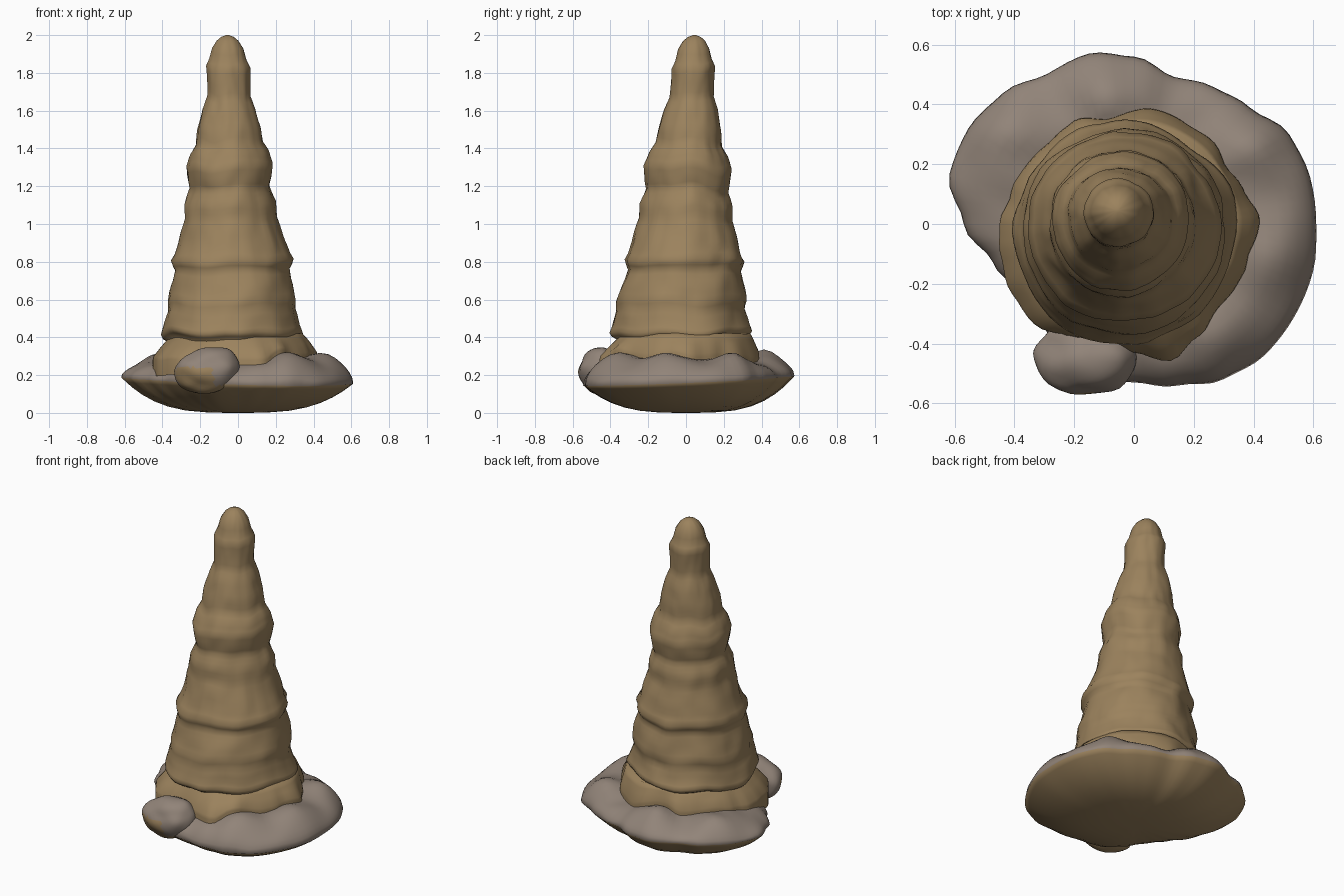
import bpy
import bmesh
from math import cos, sin, tau, hypot, exp, atan2
from mathutils import Vector, noise

cube = bpy.data.objects.get("Cube")
if cube:
    bpy.data.objects.remove(cube)


def make_material(name, rgb):
    mat = bpy.data.materials.new(name)
    mat.use_nodes = True
    mat.diffuse_color = (*rgb, 1)
    shader = mat.node_tree.nodes["Principled BSDF"]
    shader.inputs["Base Color"].default_value = (*rgb, 1)
    shader.inputs["Roughness"].default_value = 0.9
    return mat


earth = make_material("brown earth", (0.33, 0.225, 0.11))
stone = make_material("grey stone", (0.285, 0.23, 0.19))


def loft(name, rings, mats, caps=(True, True)):
    """Skin a stack of closed rings, from the lowest to the highest."""
    bm = bmesh.new()
    loops = [[bm.verts.new(p) for p in ring] for ring in rings]
    for low, high in zip(loops, loops[1:]):
        n = len(low)
        for i in range(n):
            j = (i + 1) % n
            bm.faces.new((low[i], low[j], high[j], high[i]))
    if caps[0]:
        bm.faces.new(loops[0][::-1])
    if caps[1]:
        bm.faces.new(loops[-1])
    return finish(name, bm, mats)


def finish(name, bm, mats):
    bmesh.ops.recalc_face_normals(bm, faces=bm.faces)
    mesh = bpy.data.meshes.new(name)
    bm.to_mesh(mesh)
    bm.free()
    for mat in mats:
        mesh.materials.append(mat)
    mesh.shade_smooth()
    obj = bpy.data.objects.new(name, mesh)
    bpy.context.collection.objects.link(obj)
    return obj


def around(table, angle):
    """Radius at an angle, from evenly spaced radii in hundredths."""
    pos = (angle / tau) % 1 * len(table)
    i = int(pos) % len(table)
    f = pos - int(pos)
    f = f * f * (3 - 2 * f)
    return (table[i] * (1 - f) + table[(i + 1) % len(table)] * f) / 100


def wobble(angle, z, scale, seed=0):
    return noise.noise(Vector((cos(angle) * scale, sin(angle) * scale, z * 5 + seed)))


# Outlines seen from above, counter-clockwise from +x
BASE = (61, 61, 60, 55, 53, 51, 56, 59, 58, 62, 64, 64,
        57, 49, 45, 45, 49, 53, 53, 56, 60, 62, 62, 62)
APRON = (42, 39, 36, 38, 38, 39, 38, 36, 40, 39, 41, 42,
         45, 46, 47, 47, 44, 41, 43, 47, 43, 40, 40, 40)
LUMPS = ((-.45, .3), (-.08, .45), (.42, .28), (.5, -.1), (.28, -.4))
SIDES = 96
ANGLES = [tau * i / SIDES for i in range(SIDES)]


def rim_height(x, y):
    return 0.17 + 0.04 * y - 0.02 * x


def ground(x, y):
    """Height of the lumpy top of the base."""
    t = min(1, hypot(x, y) / around(BASE, atan2(y, x)))
    rim = rim_height(x, y)
    lump = sum(exp(-((x - a) ** 2 + (y - b) ** 2) / 0.016) for a, b in LUMPS)
    rise = 0.285 - rim + 0.075 * min(lump, 1)
    return rim + rise * (1 - t ** 4) ** 0.5


# Stone base: bowl-shaped earth underside, lumpy stone top
rings = []
for t in (.06, .25, .45, .6, .72, .82, .9, .96, 1):
    ring = []
    for a in ANGLES:
        r = around(BASE, a) * t
        x, y = r * cos(a), r * sin(a)
        ring.append((x, y, rim_height(x, y) * t ** 3.3))
    rings.append(ring)
for t in (.99, .97, .94, .9, .85, .79, .72, .64, .55, .45):
    ring = []
    for a in ANGLES:
        r = around(BASE, a) * t
        x, y = r * cos(a), r * sin(a)
        ring.append((x, y, ground(x, y) + 0.012 * wobble(a, t, 4)))
    rings.append(ring)
base = loft("stone_base", rings, (earth, stone))
for face in base.data.polygons:
    x, y, z = face.center
    face.material_index = int(face.normal.z > -0.05 and z > rim_height(x, y) - 0.03)

# Boulder pushed into the front of the base
bm = bmesh.new()
bmesh.ops.create_icosphere(bm, subdivisions=4, radius=1)
for v in bm.verts:
    p = v.co.copy()
    k = 1 + 0.12 * noise.noise(p * 1.5)
    v.co = (-.155 + .175 * k * p.x, -.445 + .125 * k * p.y,
            .225 + .12 * k * p.z + .02 * p.x)
boulder = finish("front_boulder", bm, (earth, stone))
for face in boulder.data.polygons:
    x, y, z = face.center
    muddy = face.normal.z < -0.6 or (x < -0.13 and z < 0.24 and face.normal.y < -0.3)
    face.material_index = int(not muddy)

# Earth apron draped from the spire over the stones
rings = []
for t, drop in ((1, -.07), (1.0, .012), (.96, .03), (.6, 1), (.3, 1), (0, 1)):
    ring = []
    for a in ANGLES:
        edge = around(APRON, a) + 0.012 * wobble(a, 0, 5)
        inner = 0.34
        r = inner + (edge - inner) * t
        x, y = r * cos(a), r * sin(a)
        low = max(0.27, ground(edge * cos(a), edge * sin(a)))
        if drop == 1:
            z = low + (0.40 - low) * (1 - t) ** 0.8 + 0.02
        else:
            z = low + drop
        ring.append((x, y, z + 0.008 * wobble(a, t, 4)))
    rings.append(ring)
loft("earth_apron", rings, (earth,), caps=(False, True))

# Spire: height and radius in hundredths, swelling at every ledge
PROFILE = ((30, 33), (39, 33), (41, 36), (43, 37), (47, 355), (55, 335),
           (60, 340), (68, 325), (76, 300), (78, 310), (81, 322), (84, 305),
           (90, 283), (98, 258), (102, 246), (110, 242), (118, 212),
           (122, 220), (130, 230), (137, 208), (142, 177), (150, 168),
           (160, 142), (167, 115), (172, 113), (183, 115), (187, 97),
           (193, 82), (197, 58), (199, 34), (200, 8))


def spire_ring(z, r):
    f = (z - 0.4) / 1.6
    cx, cy = -0.03 - 0.025 * f, -0.03 + 0.075 * f
    fade = min(1, (2 - z) * 4)
    ring = []
    for i in range(60):
        a = tau * i / 60
        k = r * (1 + 0.05 * wobble(a, z, 1.6) + 0.03 * wobble(a, z * 2, 4, 9))
        lift = 0.035 * fade * wobble(a, z * 0.4, 1.5, 30)
        ring.append((cx + k * cos(a), cy + k * sin(a), z + lift))
    return ring


rings = []
levels = [(z / 100, r / (100 if r < 40 and z < 45 else 1000)) for z, r in PROFILE]
for (z0, r0), (z1, r1) in zip(levels, levels[1:]):
    steps = max(1, round((z1 - z0) / 0.025))
    for s in range(steps):
        f = s / steps
        rings.append(spire_ring(z0 + (z1 - z0) * f, r0 + (r1 - r0) * f))
rings.append(spire_ring(*levels[-1]))
loft("earth_spire", rings, (earth,))
